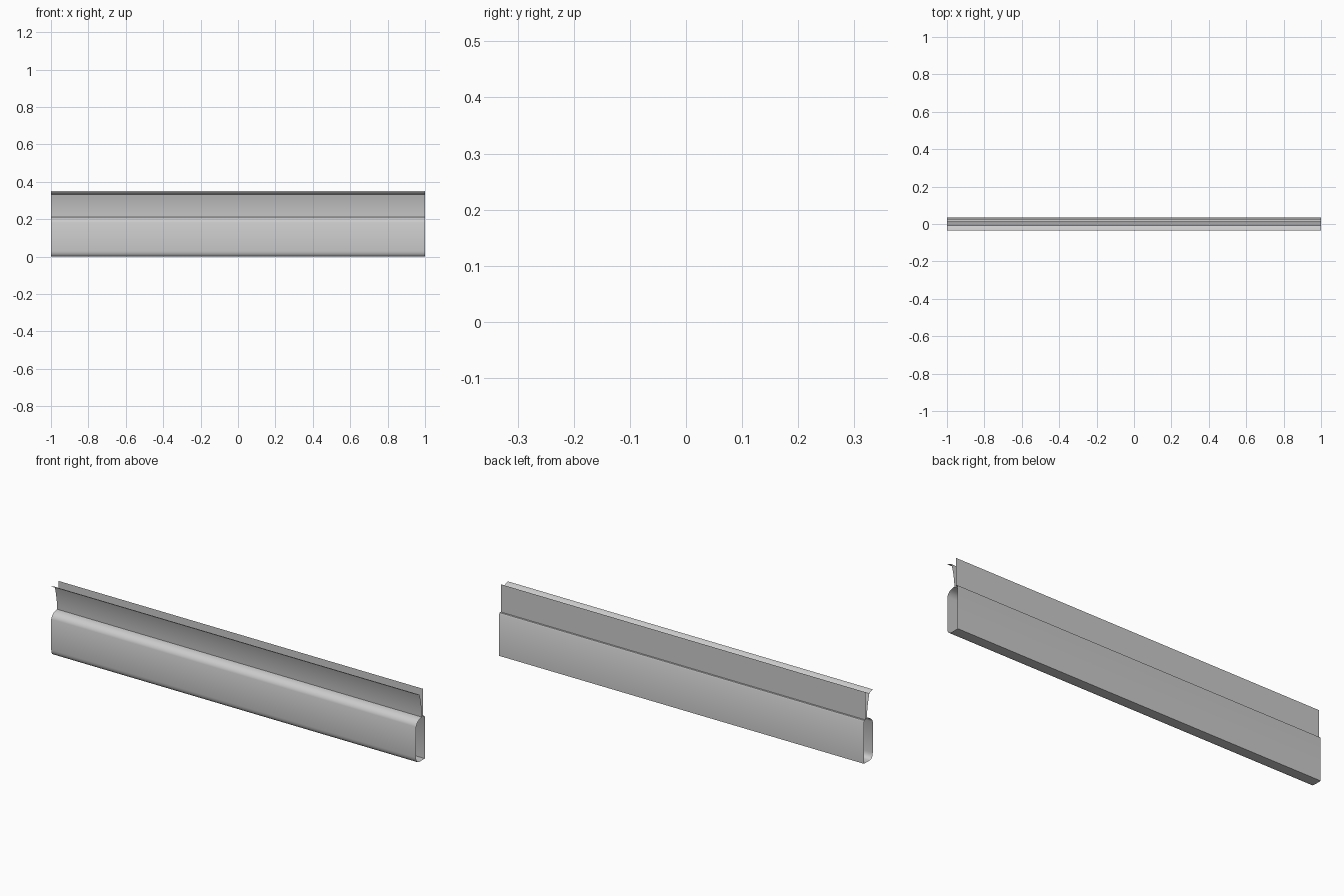
import bpy, bmesh, math
from mathutils import Vector

if "Cube" in bpy.data.objects:
    bpy.data.objects.remove(bpy.data.objects["Cube"])


def arc(p0, p1, p2, n=6):
    # quadratic curve from p0 to p2 pulled towards p1
    a, b, c = Vector(p0), Vector(p1), Vector(p2)
    return [tuple(a * (1 - t) ** 2 + b * 2 * t * (1 - t) + c * t * t)
            for t in (i / n for i in range(n + 1))]


def extrude_sheet(name, profile, half=1.0):
    # thin sheet: a (y, z) profile swept along x
    bm = bmesh.new()
    ends = [[bm.verts.new((x, y, z)) for y, z in profile] for x in (-half, half)]
    for i in range(len(profile) - 1):
        bm.faces.new((ends[0][i], ends[0][i + 1], ends[1][i + 1], ends[1][i]))
    me = bpy.data.meshes.new(name)
    bm.to_mesh(me)
    bm.free()
    ob = bpy.data.objects.new(name, me)
    bpy.context.collection.objects.link(ob)
    bpy.ops.object.select_all(action='DESELECT')
    ob.select_set(True)
    bpy.context.view_layer.objects.active = ob
    bpy.ops.object.shade_smooth_by_angle(angle=math.radians(30))
    return ob


# Hollow lower plank: waist, rounded shoulder, front, rounded bottom, back, ledge
shoulder = arc((0.013, 0.213), (-0.026, 0.212), (-0.034, 0.182))
bottom = arc((-0.034, 0.03), (-0.032, 0.0), (-0.008, 0.0))
extrude_sheet("plank_body", shoulder + bottom +
              [(0.034, 0.0), (0.034, 0.207), (0.031, 0.213), (0.022, 0.213)])

# Flat tongue plate rising above the back of the plank
extrude_sheet("tongue_plate", [(0.022, 0.213), (0.022, 0.35)])

# Concave front wall leaning outwards, ending in a forward lip
wall = arc((0.013, 0.213), (0.010, 0.275), (-0.007, 0.332), 8)
lip = arc((-0.007, 0.332), (-0.02, 0.341), (-0.034, 0.343), 4)
extrude_sheet("hook_wall", wall + lip[1:])
